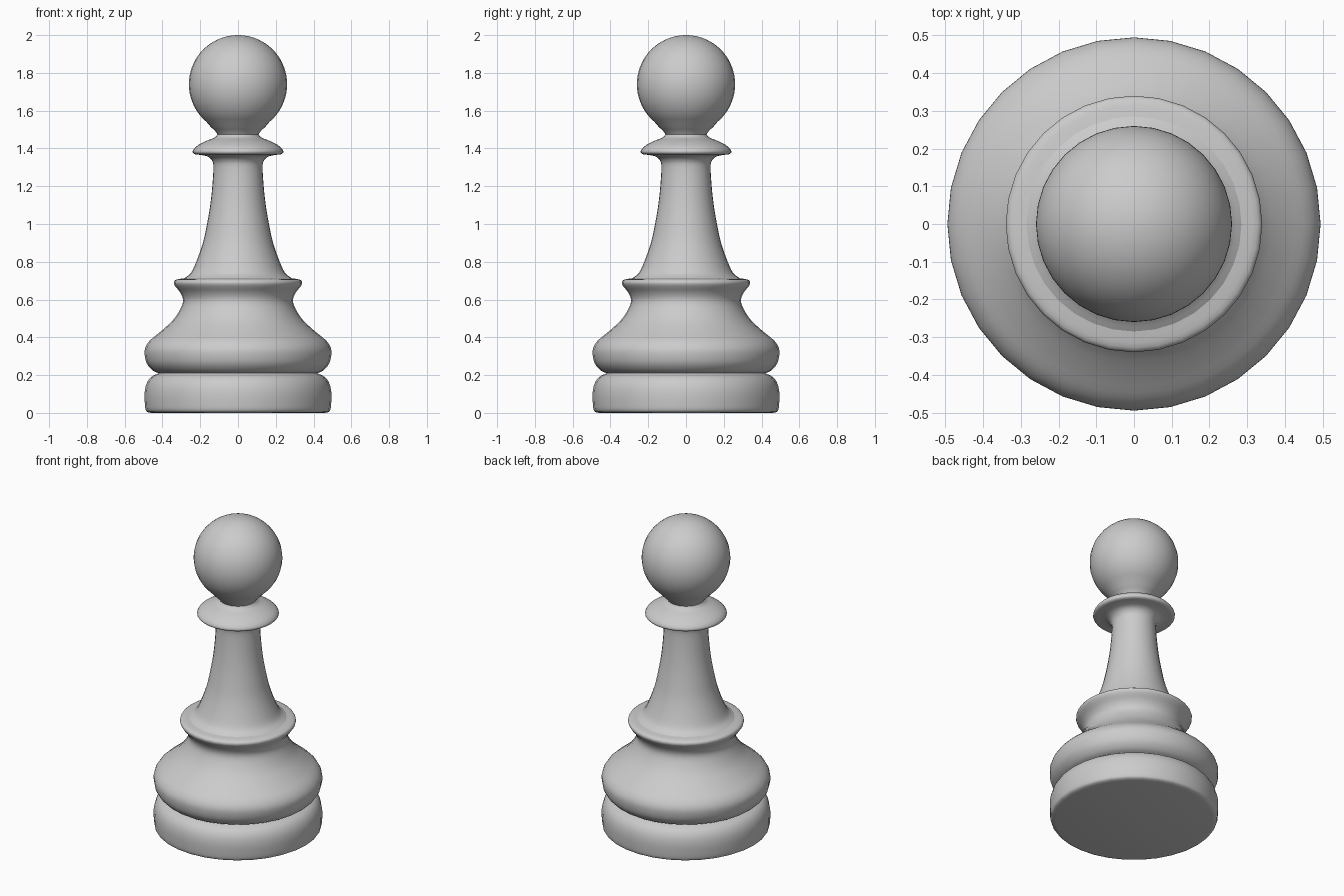
import bpy, bmesh
from math import sin, cos, pi, radians
from mathutils import Vector

if "Cube" in bpy.data.objects:
    bpy.data.objects.remove(bpy.data.objects["Cube"])

SIDES = 32


def smooth_profile(pts, steps=3):
    """Catmull-Rom curve through the (radius, height) points."""
    p = [Vector(q) for q in pts]
    p = [2 * p[0] - p[1]] + p + [2 * p[-1] - p[-2]]
    out = []
    for a, b, c, d in zip(p, p[1:], p[2:], p[3:]):
        for i in range(steps):
            t = i / steps
            out.append(0.5 * (2 * b + (c - a) * t + (2 * a - 5 * b + 4 * c - d) * t * t
                              + (3 * b - a - 3 * c + d) * t ** 3))
    return out + [p[-2]]


def lathe(name, profile):
    """Turn a profile (listed bottom to top) around the z axis."""
    bm = bmesh.new()
    rings = []
    for r, z in profile:
        if r < 1e-5:
            rings.append([bm.verts.new((0, 0, z))] * SIDES)
        else:
            rings.append([bm.verts.new((r * cos(2 * pi * i / SIDES),
                                        r * sin(2 * pi * i / SIDES), z)) for i in range(SIDES)])
    for lo, hi in zip(rings, rings[1:]):
        for i in range(SIDES):
            j = (i + 1) % SIDES
            bm.faces.new(dict.fromkeys((lo[i], lo[j], hi[j], hi[i])))
    mesh = bpy.data.meshes.new(name)
    bm.to_mesh(mesh)
    bm.free()
    ob = bpy.data.objects.new(name, mesh)
    bpy.context.collection.objects.link(ob)
    bpy.ops.object.select_all(action='DESELECT')
    ob.select_set(True)
    bpy.context.view_layer.objects.active = ob
    bpy.ops.object.shade_smooth_by_angle(angle=radians(50))
    return ob


# Foot disc with flat underside and rounded shoulder
lathe("base", [(0, 0), (0.46, 0)] + smooth_profile(
    [(0.475, 0.003), (0.489, 0.015), (0.494, 0.06), (0.494, 0.11), (0.484, 0.155),
     (0.46, 0.19), (0.42, 0.21)]))

# Bulging belly that narrows to a waist and flares into the lower collar
lathe("belly", smooth_profile(
    [(0.42, 0.21), (0.452, 0.225), (0.482, 0.26), (0.494, 0.305), (0.491, 0.345),
     (0.465, 0.385), (0.41, 0.43), (0.345, 0.49), (0.305, 0.55), (0.291, 0.595),
     (0.304, 0.635), (0.332, 0.67), (0.34, 0.69), (0.328, 0.705), (0.285, 0.713)]))

# Tapering stem
lathe("stem", smooth_profile(
    [(0.285, 0.713), (0.25, 0.74), (0.221, 0.80), (0.186, 0.90), (0.164, 1.0),
     (0.147, 1.1), (0.136, 1.2), (0.13, 1.3), (0.137, 1.335), (0.16, 1.357),
     (0.2, 1.366)]))

# Thin upper collar
lathe("upper_collar", smooth_profile(
    [(0.2, 1.366), (0.23, 1.37), (0.24, 1.385), (0.222, 1.41), (0.175, 1.437),
     (0.125, 1.457), (0.108, 1.475)]))

# Ball head blending into the neck
ball = [(0.26 * cos(radians(a)), 1.74 + 0.26 * sin(radians(a))) for a in range(-50, 90, 5)]
lathe("head", smooth_profile([(0.108, 1.475), (0.121, 1.492), (0.145, 1.515)], 2)
      + ball + [(0, 2.0)])
